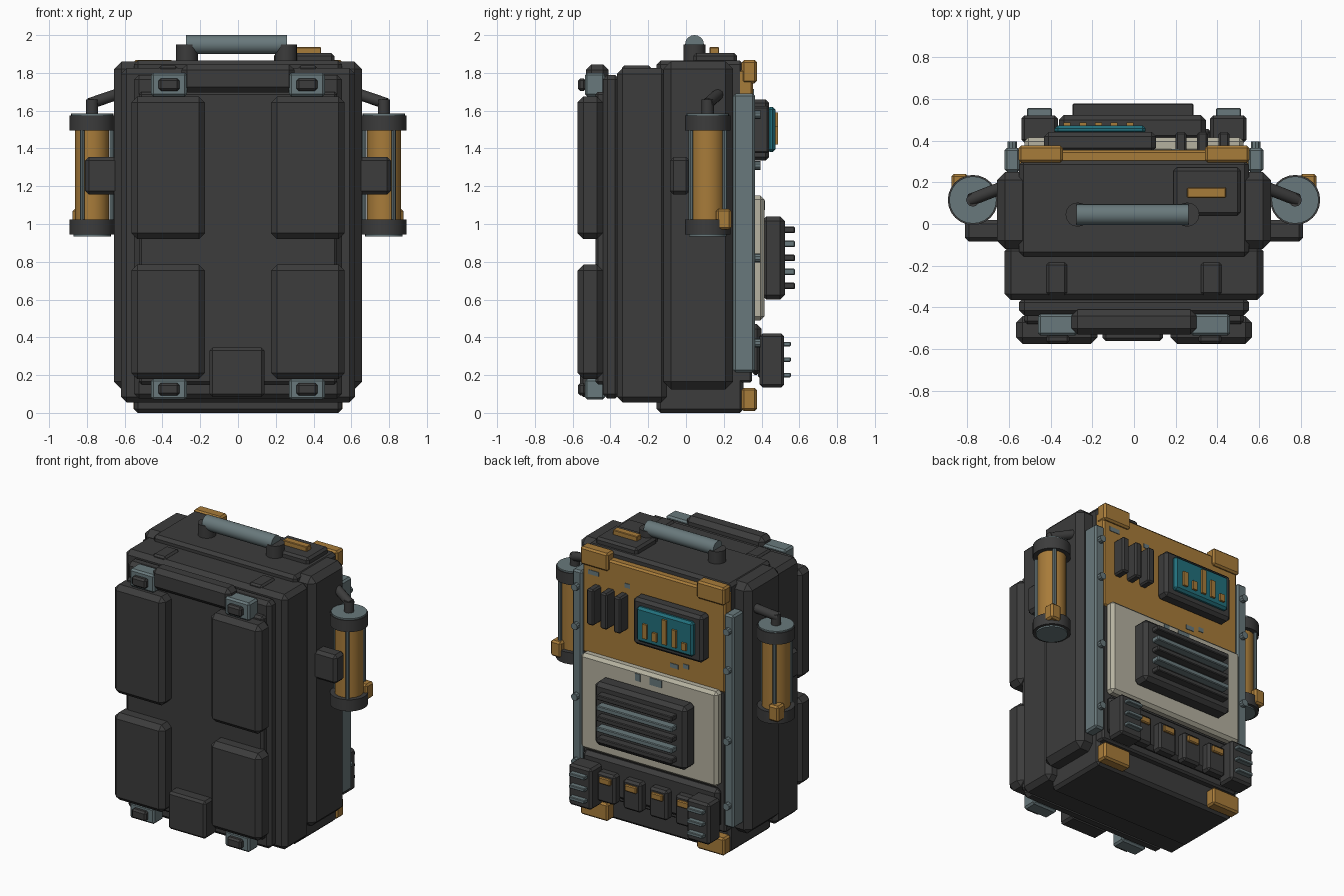
import bpy, bmesh, math
from mathutils import Vector, Matrix

if "Cube" in bpy.data.objects:
    bpy.data.objects.remove(bpy.data.objects["Cube"])


def material(name, rgb):
    m = bpy.data.materials.new(name)
    m.use_nodes = True
    m.diffuse_color = (*rgb, 1)
    m.node_tree.nodes["Principled BSDF"].inputs["Base Color"].default_value = (*rgb, 1)
    return m


DARK = material("charcoal", (.045, .045, .045))
ORANGE = material("ochre paint", (.39, .2, .042))
METAL = material("blue grey metal", (.14, .19, .2))
CREAM = material("cream paint", (.46, .44, .35))
TEAL = material("teal glass", (.016, .16, .2))


def finish(name, bm, mat):
    mesh = bpy.data.meshes.new(name)
    bm.to_mesh(mesh)
    bm.free()
    mesh.materials.append(mat)
    ob = bpy.data.objects.new(name, mesh)
    bpy.context.collection.objects.link(ob)
    return ob


def box(name, mat, xs, ys, zs, bevel=.012):
    """Chamfered box given by its x, y and z ranges."""
    bm = bmesh.new()
    bmesh.ops.create_cube(bm, size=1)
    for v in bm.verts:
        for i, (a, b) in enumerate((xs, ys, zs)):
            v.co[i] = (a + b) / 2 + v.co[i] * abs(b - a)
    if bevel:
        bmesh.ops.bevel(bm, geom=bm.edges[:], offset=bevel, segments=1, affect='EDGES')
    return finish(name, bm, mat)


def rod(name, mat, a, b, radius, sides=20):
    """Cylinder between two points."""
    a, b = Vector(a), Vector(b)
    bm = bmesh.new()
    bmesh.ops.create_cone(bm, cap_ends=True, segments=sides, radius1=radius,
                          radius2=radius, depth=(b - a).length)
    turn = (b - a).to_track_quat('Z', 'Y').to_matrix().to_4x4()
    bm.transform(Matrix.Translation((a + b) / 2) @ turn)
    ob = finish(name, bm, mat)
    bpy.context.view_layer.objects.active = ob
    for o in bpy.context.selected_objects:
        o.select_set(False)
    ob.select_set(True)
    bpy.ops.object.shade_smooth_by_angle(angle=math.radians(35))
    return ob


def sides(a, b):
    """The range a..b on both sides of x = 0."""
    return [("right", (-b, -a)), ("left", (a, b))]


# Main shell: stacked slabs from back to front
box("core", DARK, (-.55, .55), (-.155, .305), (0, 1.865), .02)
box("main_frame", DARK, (-.657, .657), (-.12, .25), (.125, 1.86), .04)
box("front_frame", DARK, (-.62, .62), (-.365, -.1), (.055, 1.825), .03)
box("front_plate", DARK, (-.55, .55), (-.44, -.35), (.075, 1.79), .025)
box("inner_plate", DARK, (-.525, .525), (-.48, -.42), (.15, 1.7), .015)

# Front pads, lift bar, lower pouch
for side, xs in sides(.175, .565):
    box("upper_pad_" + side, DARK, xs, (-.575, -.44), (.92, 1.675), .032)
    box("lower_pad_" + side, DARK, xs, (-.575, -.44), (.18, .785), .032)
box("top_bar", DARK, (-.3, .3), (-.53, -.41), (1.695, 1.845), .03)
box("bottom_pouch", DARK, (-.15, .14), (-.56, -.43), (.085, .345), .015)

# Strap clips with dark buttons, and roof tabs
for side, xs in sides(.27, .46):
    mid = sum(xs) / 2
    for level, z0, z1 in (("upper", 1.675, 1.8), ("lower", .07, .18)):
        zm = (z0 + z1) / 2
        box(f"{level}_clip_{side}", METAL, xs, (-.535, -.43), (z0, z1))
        box(f"{level}_clip_button_{side}", DARK, (mid - .055, mid + .055),
            (-.572, -.53), (zm - .033, zm + .033))
for side, xs in sides(.32, .42):
    box("roof_tab_" + side, DARK, xs, (-.34, -.185), (1.8, 1.838))

# Carry handle
for side, x in (("right", -.27), ("left", .255)):
    rod("handle_post_" + side, DARK, (x, .045, 1.85), (x, .045, 1.95), .058, 16)
rod("handle_grip", METAL, (-.275, .045, 1.95), (.26, .045, 1.95), .05)

# Roof hatch with its latch
box("roof_hatch", DARK, (.19, .51), (.04, .27), (1.85, 1.905), .015)
box("roof_latch", ORANGE, (.255, .44), (.125, .175), (1.9, 1.937), .004)

# Side canisters
for side, s in (("right", -1), ("left", 1)):
    cx, cy = s * .772, .115

    def stack(part, mat, z0, z1, r, n=24):
        rod(f"canister_{part}_{side}", mat, (cx, cy, z0), (cx, cy, z1), r, n)

    stack("tank", ORANGE, 1, 1.52, .09)
    stack("top_cap", DARK, 1.495, 1.575, .12)
    stack("bottom_cap", DARK, .945, 1.025, .12)
    stack("top_disc", METAL, 1.57, 1.585, .113)
    stack("bottom_disc", METAL, .935, .95, .1)
    stack("neck", DARK, 1.57, 1.66, .032, 12)
    rod("canister_pipe_" + side, DARK, (cx + s * .012, cy, 1.638),
        (s * .63, .175, 1.69), .03, 12)
    for k in range(3):
        t = math.radians(180 + 120 * k)
        x, y = cx + s * .104 * math.cos(t), cy + .104 * math.sin(t)
        rod(f"canister_rod_{side}_{k}", METAL, (x, y, 1), (x, y, 1.52), .012, 8)
    box("canister_valve_" + side, ORANGE, (s * .795, s * .875), (.16, .24), (.97, 1.08))
    box("canister_bracket_" + side, DARK, (s * .6, s * .81), (-.085, .02), (1.155, 1.355), .02)

# Rear panels
box("rear_upper_panel", ORANGE, (-.548, .548), (.25, .355), (1.13, 1.82), .012)
box("rear_lower_backing", DARK, (-.548, .548), (.25, .35), (.16, 1.14), .012)
box("cream_panel", CREAM, (-.525, .525), (.34, .415), (.49, 1.15), .02)

# Corner guards
for side, xs in sides(.34, .553):
    box("top_guard_" + side, ORANGE, xs, (.295, .375), (1.745, 1.868))
    box("bottom_guard_" + side, ORANGE, xs, (.295, .375), (.01, .132))

# Metal rails with bolts
for side, xs in sides(.545, .62):
    box("rail_" + side, METAL, xs, (.25, .365), (.215, 1.69))
    x = sum(xs) / 2
    for k, z in enumerate((1.58, 1.31, .82, .37)):
        rod(f"rail_bolt_{side}_{k}", METAL, (x, .36, z), (x, .395, z), .024, 10)

# Screen with bar chart
box("screen_frame", DARK, (-.43, .105), (.345, .44), (1.335, 1.66), .02)
box("screen_glass", TEAL, (-.38, .055), (.43, .473), (1.38, 1.62), .015)
for k, h in enumerate((.05, .12, .17, .06, .1)):
    x = -.32 + .075 * k
    box(f"chart_bar_{k}", ORANGE, (x - .017, x + .017), (.47, .487), (1.42, 1.42 + h), 0)

# Upright intake slots
for k in range(3):
    x = .225 + .103 * k
    box(f"intake_slot_{k}", DARK, (x - .027, x + .027), (.345, .44), (1.375, 1.625), .01)

# Grille with alternating slats
box("grille_box", DARK, (-.36, .345), (.4, .523), (.6, 1.04), .025)
for k in range(5):
    z = .673 + .074 * k
    box(f"grille_slat_{k}", METAL if k % 2 else DARK, (-.295, .285), (.51, .577),
        (z - .017, z + .017), .005)

# Utility belt: small pouches with tabs, ribbed packs at the ends
box("belt", DARK, (-.525, .525), (.34, .4), (.2, .47), .025)
for k in range(4):
    x = -.3 + .2 * k
    box(f"belt_pouch_{k}", DARK, (x - .07, x + .07), (.38, .455), (.18, .385), .015)
    box(f"belt_tab_{k}", ORANGE, (x - .045, x + .045), (.44, .47), (.315, .36), .006)
for side, xs in sides(.365, .54):
    box("ribbed_pack_" + side, DARK, xs, (.39, .52), (.135, .42), .015)
    for k in range(3):
        z = .2 + .082 * k
        box(f"pack_rib_{side}_{k}", METAL, (xs[0] + .028, xs[1] - .028), (.51, .555),
            (z - .012, z + .012), .004)

# Worn paint chips
for k, (x, z, w) in enumerate(((-.16, 1.22, .03), (-.25, 1.24, .02), (.46, 1.7, .04), (.2, 1.68, .02))):
    box(f"paint_chip_{k}", METAL, (x - w, x + w), (.352, .359), (z - .015, z + .015), 0)
for k, (x, w) in enumerate(((-.06, .045), (.08, .02))):
    box(f"panel_chip_{k}", METAL, (x - w, x + w), (.412, .419), (1.075, 1.125), 0)
